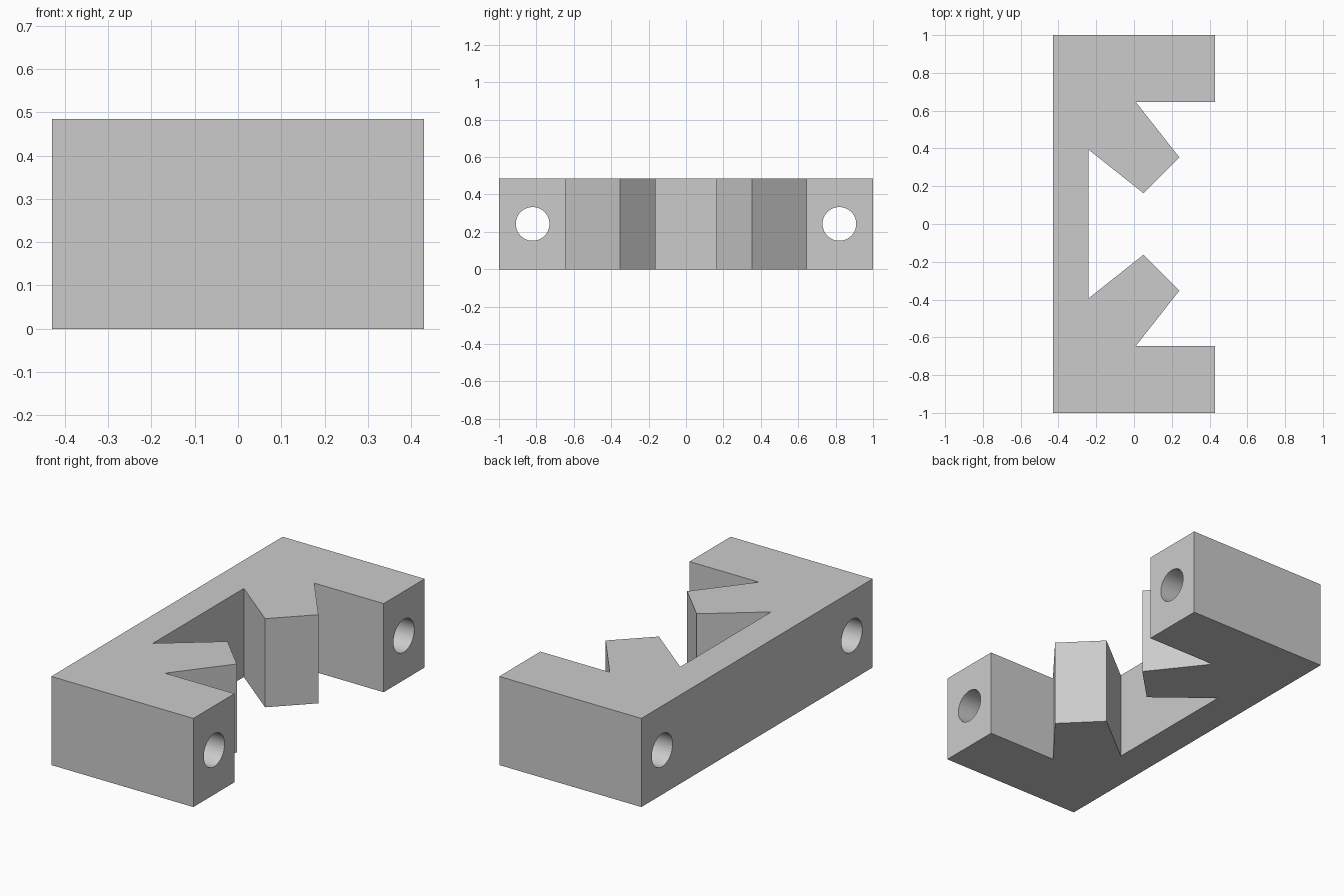
import bpy, bmesh, math

HEIGHT = 0.485
HOLE_Y, HOLE_RADIUS = 0.82, 0.09

cube = bpy.data.objects.get("Cube")
if cube:
    bpy.data.objects.remove(cube, do_unlink=True)

# Plain grey material
grey = bpy.data.materials.new("plain_grey")
grey.use_nodes = True
colour = (0.6, 0.6, 0.6, 1)
grey.diffuse_color = colour
grey.node_tree.nodes["Principled BSDF"].inputs["Base Color"].default_value = colour

# Half outline from the end wall to the back wall: arm, notch, angled jaw
half = [(-0.43, 1), (0.43, 1), (0.43, 0.645), (0.01, 0.645),
        (0.24, 0.353), (0.05, 0.163), (-0.24, 0.393)]
outline = half + [(x, -y) for x, y in reversed(half)]

# Bracket body: extruded outline
bm = bmesh.new()
base = bm.faces.new([bm.verts.new((x, y, 0)) for x, y in outline])
top = bmesh.ops.extrude_face_region(bm, geom=[base])["geom"]
bmesh.ops.translate(bm, vec=(0, 0, HEIGHT),
                    verts=[v for v in top if isinstance(v, bmesh.types.BMVert)])
bmesh.ops.recalc_face_normals(bm, faces=bm.faces)
mesh = bpy.data.meshes.new("bracket_body")
bm.to_mesh(mesh)
bm.free()
body = bpy.data.objects.new("bracket_body", mesh)
bpy.context.collection.objects.link(body)
mesh.materials.append(grey)


def drill_hole(y):
    """Cut a bolt hole along x through one arm."""
    bpy.ops.mesh.primitive_cylinder_add(
        vertices=64, radius=HOLE_RADIUS, depth=1.2,
        location=(0, y, HEIGHT / 2), rotation=(0, math.pi / 2, 0))
    cutter = bpy.context.object
    cutter.name = "hole_cutter"
    cutter.hide_render = True
    cutter.data.materials.append(grey)
    cut = body.modifiers.new("bolt_hole", "BOOLEAN")
    cut.operation, cut.solver, cut.object = "DIFFERENCE", "EXACT", cutter
    bpy.ops.object.select_all(action="DESELECT")
    body.select_set(True)
    bpy.context.view_layer.objects.active = body
    bpy.ops.object.modifier_apply(modifier=cut.name)
    bpy.data.objects.remove(cutter, do_unlink=True)


for side in (-1, 1):
    drill_hole(side * HOLE_Y)

# Smooth bores, crisp outer edges
bpy.ops.object.shade_smooth_by_angle(angle=math.radians(30))
